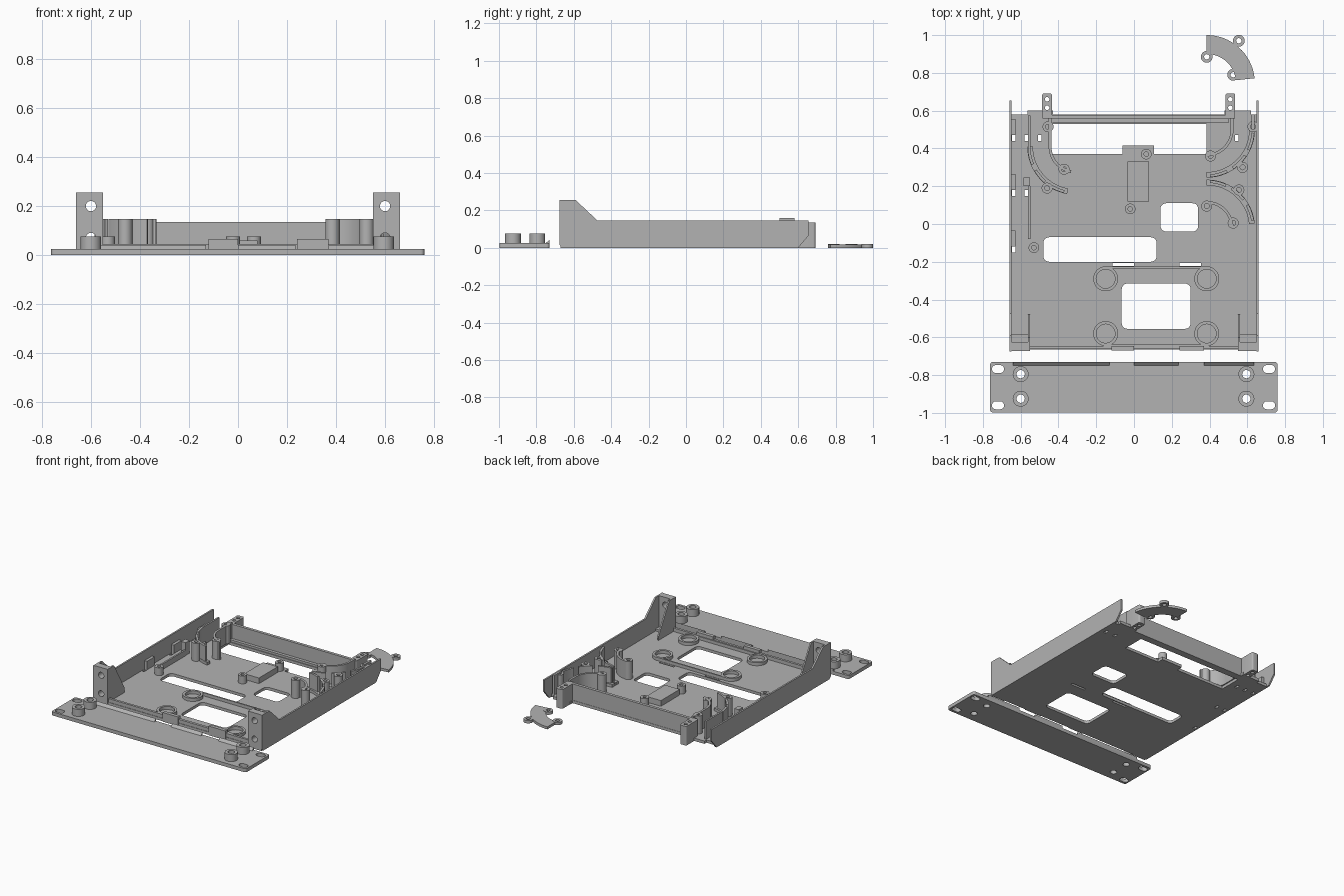
import bpy, math
from mathutils import Matrix

if "Cube" in bpy.data.objects:
    bpy.data.objects.remove(bpy.data.objects["Cube"])

GREY = bpy.data.materials.new("plain grey")
GREY.diffuse_color = (0.45, 0.45, 0.45, 1)
GREY.use_nodes = True
GREY.node_tree.nodes["Principled BSDF"].inputs["Base Color"].default_value = GREY.diffuse_color
AXES = {  # plane of the profile -> world
    'z': Matrix.Identity(4),
    'x': Matrix(((0, 0, 1, 0), (1, 0, 0, 0), (0, 1, 0, 0), (0, 0, 0, 1))),
    'y': Matrix(((1, 0, 0, 0), (0, 0, -1, 0), (0, 1, 0, 0), (0, 0, 0, 1))),
}


def rect(x0, x1, y0, y1, r=0.0):
    if not r:
        return [(x0, y0), (x1, y0), (x1, y1), (x0, y1)]
    pts = []
    for i, (cx, cy) in enumerate([(x1 - r, y1 - r), (x0 + r, y1 - r), (x0 + r, y0 + r), (x1 - r, y0 + r)]):
        for k in range(6):
            a = math.pi / 2 * (i + k / 5)
            pts.append((cx + r * math.cos(a), cy + r * math.sin(a)))
    return pts


def circle(x, y, r, n=28):
    return [(x + r * math.cos(2 * math.pi * i / n), y + r * math.sin(2 * math.pi * i / n)) for i in range(n)]


def arc(c, r0, r1, a0, a1, n=16):
    """Outline of a ring sector, angles in degrees."""
    ang = [math.radians(a0 + (a1 - a0) * i / n) for i in range(n + 1)]
    return [(c[0] + r1 * math.cos(a), c[1] + r1 * math.sin(a)) for a in ang] + \
           [(c[0] + r0 * math.cos(a), c[1] + r0 * math.sin(a)) for a in reversed(ang)]


def plate(name, outline, lo, hi, holes=(), axis='z'):
    """Extrude an outline with holes from lo to hi along an axis."""
    cu = bpy.data.curves.new(name, 'CURVE')
    cu.dimensions, cu.fill_mode, cu.extrude = '2D', 'BOTH', (hi - lo) / 2
    for loop in [outline, *holes]:
        s = cu.splines.new('POLY')
        s.points.add(len(loop) - 1)
        for p, q in zip(s.points, loop):
            p.co = (q[0], q[1], 0, 1)
        s.use_cyclic_u = True
    ob = bpy.data.objects.new(name, cu)
    bpy.context.collection.objects.link(ob)
    bpy.ops.object.select_all(action='DESELECT')
    bpy.context.view_layer.objects.active = ob
    ob.select_set(True)
    bpy.ops.object.convert(target='MESH')
    ob = bpy.context.object
    mid = (lo + hi) / 2 * (-1 if axis == 'y' else 1)
    ob.data.transform(AXES[axis] @ Matrix.Translation((0, 0, mid)))
    ob.data.materials.clear()
    ob.data.materials.append(GREY)
    bpy.ops.object.shade_smooth_by_angle(angle=math.radians(30))
    return ob


def box(name, x0, x1, y0, y1, z0, z1):
    return plate(name, rect(x0, x1, y0, y1), z0, z1)


def boss(name, x, y, r, hole, z0, z1):
    return plate(name, circle(x, y, r), z0, z1, [circle(x, y, hole, 20)])


T = 0.02    # floor thickness
H = 0.147   # wall height

# Tray floor with openings and small slots
openings = [rect(0.14, 0.34, -0.04, 0.11, 0.03), rect(-0.48, 0.12, -0.2, -0.07, 0.03),
            rect(-0.065, 0.3, -0.555, -0.315, 0.03),
            rect(-0.115, 0, -0.222, -0.206), rect(0.24, 0.355, -0.222, -0.206),
            [(-0.445, 0.37), (-0.06, 0.37), (-0.06, 0.415), (0.105, 0.415), (0.105, 0.37),
             (0.385, 0.37), (0.385, 0.53), (-0.445, 0.53)]]
for x, y in [(-0.637, 0.455), (-0.57, 0.455), (-0.5, 0.455), (-0.637, 0.165), (-0.57, 0.165),
             (-0.637, -0.135), (0.545, 0.455), (0.62, 0.455)]:
    openings.append(rect(x - 0.009, x + 0.009, y - 0.016, y + 0.016))
plate("tray_floor", rect(-0.655, 0.655, -0.665, 0.58), 0, T, openings)

# Side walls, front mounting brackets and rear lugs
side = [(-0.675, 0.015), (-0.66, 0), (0.6, 0), (0.655, 0.065), (0.655, H), (-0.475, H),
        (-0.59, 0.255), (-0.675, 0.255)]
for s in (-1, 1):
    a, b = sorted((s * 0.648, s * 0.66))
    plate("side_wall", side, a, b, axis='x')
    a, b = sorted((s * 0.55, s * 0.655))
    plate("bracket_face", rect(a, b, 0, 0.255), -0.672, -0.625,
          [circle(s * 0.6, 0.2, 0.021), circle(s * 0.6, 0.07, 0.021)], 'y')
    box("bracket_foot", a, b, -0.625, -0.585, T, 0.035)
    a, b = sorted((s * 0.55, s * 0.56))
    plate("bracket_fin", [(-0.67, 0.01), (-0.48, 0.01), (-0.48, 0.05), (-0.6, 0.255), (-0.67, 0.255)],
          a, b, axis='x')
for x in (-0.46, 0.51):
    plate("rear_lug", rect(x - 0.026, x + 0.026, 0.555, 0.692, 0.012), 0, 0.135,
          [circle(x, 0.615, 0.012, 16), circle(x, 0.66, 0.012, 16)])
box("rear_wall", -0.47, 0.52, 0.557, 0.578, 0, 0.135)
box("rear_wall_foot", -0.445, 0.5, 0.535, 0.557, T, 0.035)
box("rear_corner_floor_left", -0.565, -0.43, 0.57, 0.602, 0, T)
box("rear_corner_floor_right", 0.48, 0.62, 0.57, 0.602, 0, T)

# Left inner channel ribs
box("channel_rib", -0.56, -0.548, 0.38, 0.575, T, H)
box("channel_rib_low", -0.56, -0.548, -0.08, 0.2, T, 0.06)
box("channel_tab", -0.585, -0.55, 0.2, 0.245, T, 0.11)
for y in (-0.135, 0.165, 0.455):
    box("wall_clip", -0.65, -0.628, y + 0.016, y + 0.1, T, 0.08)

# Low front lip with raised middle sections
box("front_lip", -0.55, 0.55, -0.662, -0.645, T, 0.045)
for x0, x1 in [(-0.12, 0), (0.24, 0.37)]:
    box("front_lip_tab", x0, x1, -0.67, -0.645, 0, 0.065)

# Foot rings joined by low ribs
for y, ry in [(-0.29, -0.23), (-0.58, -0.643)]:
    for x in (-0.15, 0.385):
        boss("foot_ring", x, y, 0.066, 0.05, T, 0.042)
    box("ring_rib", -0.15, 0.385, ry - 0.005, ry + 0.005, T, 0.042)

# Centre block and support posts
box("centre_block", -0.035, 0.08, 0.12, 0.33, T, 0.06)
for x, y in [(0.065, 0.37), (-0.02, 0.08), (-0.53, -0.125)]:
    boss("support_post", x, y, 0.028, 0.012, T, 0.075)


# Curved cable guides: inner and outer bands, split outer band, screw posts
def guide(c, a0, a1, posts):
    plate("guide_inner", arc(c, 0.127, 0.142, a0, a1), T, H)
    step = (a1 - a0) / 3
    for k in range(3):
        plate("guide_outer", arc(c, 0.238, 0.253, a0 + k * step + 4, a0 + (k + 1) * step - 4), T, H)
    plate("guide_ledge", arc(c, 0.225, 0.255, a0, a1), T, 0.04)
    for x, y in posts:
        boss("guide_post", x, y, 0.029, 0.013, T, H)


guide((-0.31, 0.41), 180, 260, [(-0.455, 0.515), (-0.37, 0.29), (-0.46, 0.19)])
guide((0.385, 0.5), 270, 360, [(0.63, 0.515), (0.405, 0.36), (0.575, 0.3)])
guide((0.385, -0.02), 5, 90, [(0.385, 0.095), (0.555, 0.18), (0.525, 0.005)])
box("guide_straight_left", -0.452, -0.437, 0.41, 0.56, T, H)
box("guide_straight_right", 0.512, 0.527, 0.5, 0.56, T, H)
box("guide_straight_outer", 0.623, 0.638, 0.5, 0.58, T, 0.158)

# Separate front panel with slots, bosses and locating ridges
slots = [rect(x - 0.032, x + 0.032, y - 0.021, y + 0.021, 0.02)
         for x in (-0.72, 0.715) for y in (-0.768, -0.96)]
bosses = [(x, y) for x in (-0.6, 0.595) for y in (-0.795, -0.925)]
plate("front_panel", rect(-0.762, 0.76, -0.998, -0.73, 0.015), 0, 0.025,
      slots + [circle(x, y, 0.022, 20) for x, y in bosses])
for x, y in bosses:
    boss("panel_boss", x, y, 0.042, 0.022, 0.025, 0.075)
for x0, x1 in [(-0.64, -0.13), (0, 0.235), (0.37, 0.635)]:
    plate("panel_ridge", [(-0.75, 0.025), (-0.73, 0.02), (-0.73, 0.042)], x0, x1, axis='x')

# Separate curved cover with screw rings
c = (0.385, 0.745)
ears = [(0.385, 0.885), (0.555, 0.97), (0.525, 0.79)]
plate("guide_cover", arc(c, 0.155, 0.255, 6, 90), 0, 0.018)
for x, y in ears:
    boss("cover_ring", x, y, 0.031, 0.014, 0, 0.02)
